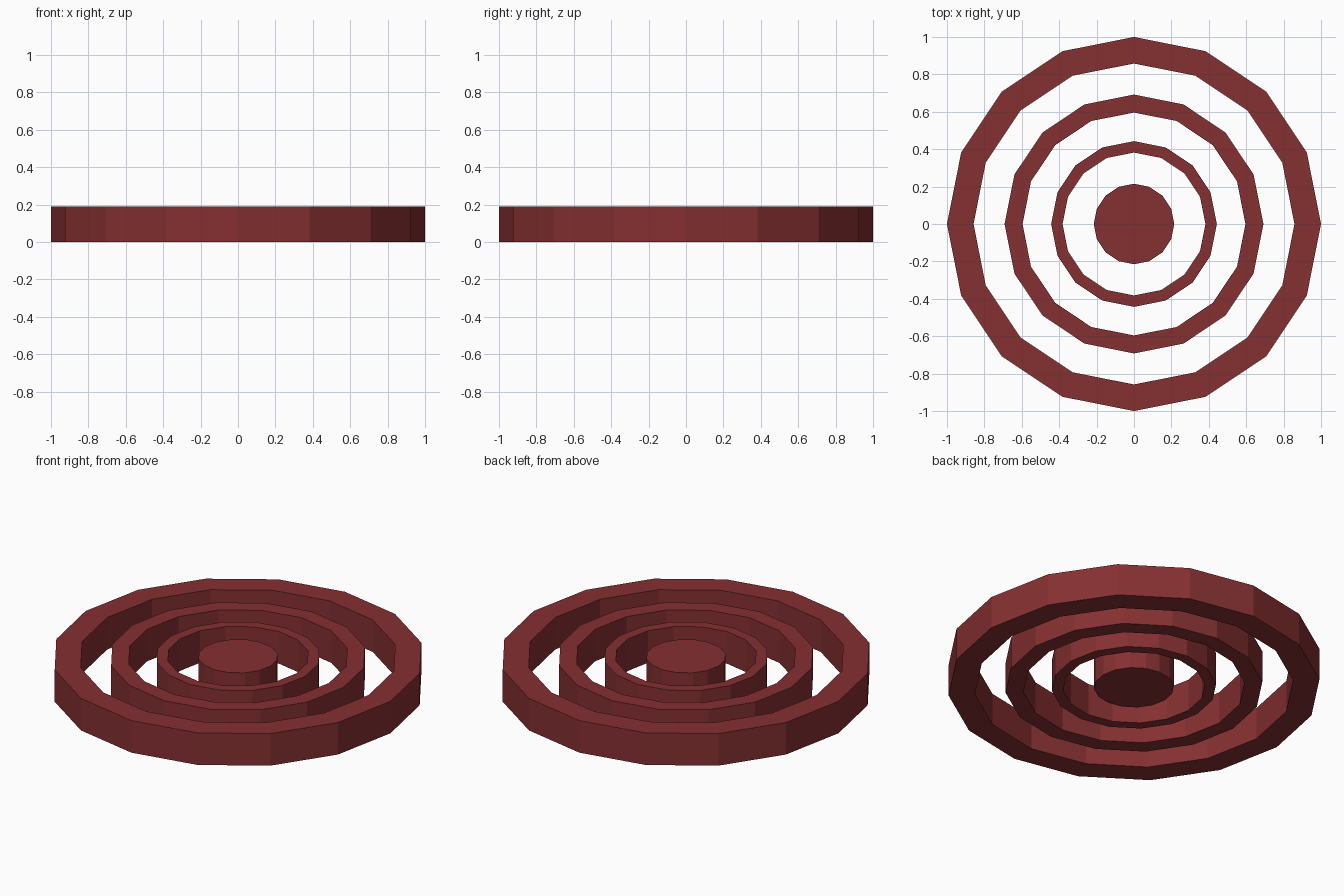
import bpy, bmesh, math

if "Cube" in bpy.data.objects:
    bpy.data.objects.remove(bpy.data.objects["Cube"])

SIDES = 16
HEIGHT = 0.19

red = bpy.data.materials.new("dark red")
red.diffuse_color = (0.235, 0.029, 0.031, 1.0)
red.use_nodes = True
red.node_tree.nodes["Principled BSDF"].inputs["Base Color"].default_value = red.diffuse_color


def add_object(name, bm):
    bmesh.ops.recalc_face_normals(bm, faces=bm.faces)
    mesh = bpy.data.meshes.new(name)
    bm.to_mesh(mesh)
    bm.free()
    mesh.materials.append(red)
    obj = bpy.data.objects.new(name, mesh)
    bpy.context.collection.objects.link(obj)
    return obj


def loop(bm, radius, z):
    return [bm.verts.new((radius * math.cos(2 * math.pi * i / SIDES),
                          radius * math.sin(2 * math.pi * i / SIDES), z))
            for i in range(SIDES)]


def ring(name, outer, inner):
    bm = bmesh.new()
    # rectangular cross-section swept around the centre
    loops = [loop(bm, r, z) for r, z in
             ((outer, 0), (outer, HEIGHT), (inner, HEIGHT), (inner, 0))]
    for k in range(4):
        a, b = loops[k], loops[(k + 1) % 4]
        for i in range(SIDES):
            j = (i + 1) % SIDES
            bm.faces.new((a[i], a[j], b[j], b[i]))
    return add_object(name, bm)


def disc(name, radius):
    bm = bmesh.new()
    low, high = loop(bm, radius, 0), loop(bm, radius, HEIGHT)
    bm.faces.new(low[::-1])
    bm.faces.new(high)
    for i in range(SIDES):
        j = (i + 1) % SIDES
        bm.faces.new((low[i], low[j], high[j], high[i]))
    return add_object(name, bm)


# three concentric rings and the solid centre
ring("outer_ring", 1.0, 0.858)
ring("middle_ring", 0.692, 0.596)
ring("inner_ring", 0.443, 0.382)
disc("centre_disc", 0.215)
